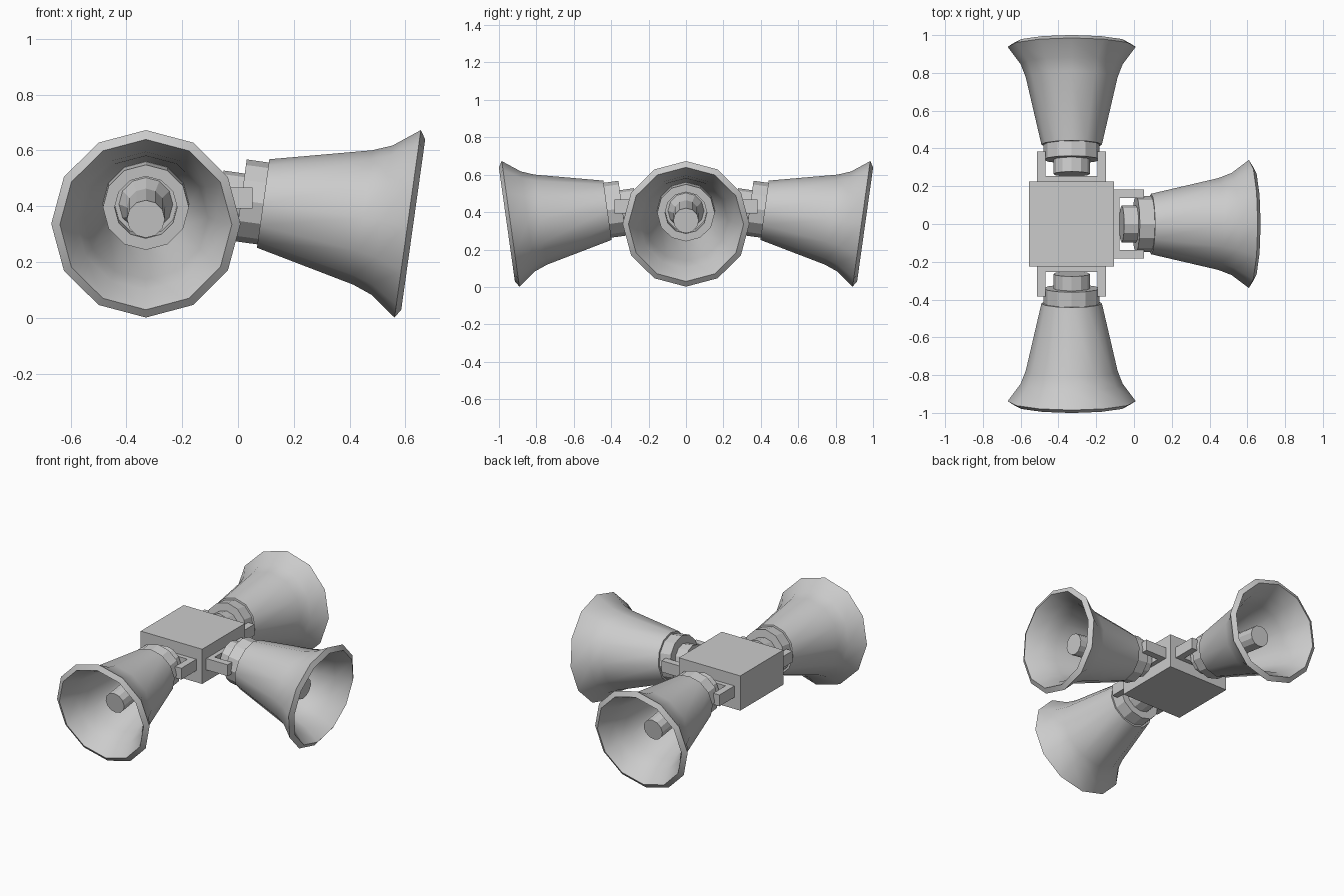
import bpy, bmesh, math
from mathutils import Matrix

old = bpy.data.objects.get("Cube")
if old:
    bpy.data.objects.remove(old, do_unlink=True)

grey = bpy.data.materials.new("light_grey")
grey.use_nodes = True
colour = (0.6, 0.6, 0.6, 1)
grey.diffuse_color = colour
grey.node_tree.nodes["Principled BSDF"].inputs["Base Color"].default_value = colour

SIDES = 12
HUB = Matrix.Translation((-0.33, 0, 0.43))


def finish(name, bm, matrix, smooth=False):
    bmesh.ops.recalc_face_normals(bm, faces=bm.faces)
    mesh = bpy.data.meshes.new(name)
    bm.to_mesh(mesh)
    bm.free()
    mesh.materials.append(grey)
    obj = bpy.data.objects.new(name, mesh)
    bpy.context.collection.objects.link(obj)
    obj.matrix_world = matrix
    if smooth:
        bpy.ops.object.select_all(action='DESELECT')
        obj.select_set(True)
        bpy.context.view_layer.objects.active = obj
        bpy.ops.object.shade_smooth_by_angle(angle=math.radians(35))
    return obj


def lathe(name, profile, matrix, smooth=False):
    """Turn (distance, radius) points around local x and cap both ends."""
    bm = bmesh.new()
    rings = []
    for t, r in profile:
        angles = [math.tau * k / SIDES for k in range(SIDES)]
        rings.append([bm.verts.new((t, r * math.sin(a), r * math.cos(a))) for a in angles])
    for a, b in zip(rings, rings[1:]):
        for k in range(SIDES):
            n = (k + 1) % SIDES
            bm.faces.new((a[k], a[n], b[n], b[k]))
    bm.faces.new(rings[0])
    bm.faces.new(rings[-1])
    return finish(name, bm, matrix, smooth)


def box(name, size, centre, matrix):
    bm = bmesh.new()
    bmesh.ops.create_cube(bm, size=1)
    bmesh.ops.scale(bm, vec=size, verts=bm.verts)
    bmesh.ops.translate(bm, vec=centre, verts=bm.verts)
    return finish(name, bm, matrix)


# Central junction box
box("junction_box", (0.45, 0.45, 0.23), (0, 0, 0), HUB)

# Bell: outer flare, bevelled rim, then inner flare back to the throat
bell = [(0, 0.16), (0.36, 0.243), (0.43, 0.27), (0.523, 0.339), (0.543, 0.308),
        (0.45, 0.25), (0.36, 0.223), (0.02, 0.155)]

for label, turn in (("left", 0), ("back", 90), ("front", -90)):
    arm = HUB @ Matrix.Rotation(math.radians(turn), 4, 'Z')
    axis = arm @ Matrix.Translation((0.42, 0, -0.02)) @ Matrix.Rotation(math.radians(8), 4, 'Y')

    # Horn, tilted down
    lathe(label + "_bell", bell, axis, True)
    lathe(label + "_collar", [(-0.08, 0.148), (0.01, 0.148)], axis)
    lathe(label + "_driver", [(-0.157, 0.097), (-0.07, 0.097)], axis)
    lathe(label + "_throat_ring",
          [(0.01, 0.154), (0.1, 0.154), (0.1, 0.112), (0.02, 0.112)], axis)
    lathe(label + "_centre_plug", [(0.01, 0.1), (0.1, 0.068), (0.4, 0.068)], axis)

    # U-shaped mounting bracket
    box(label + "_bracket_base", (0.035, 0.365, 0.075), (0.237, 0, 0), arm)
    for side, sign in (("a", 1), ("b", -1)):
        box(label + "_bracket_arm_" + side, (0.165, 0.045, 0.075),
            (0.3, sign * 0.16, 0), arm)
